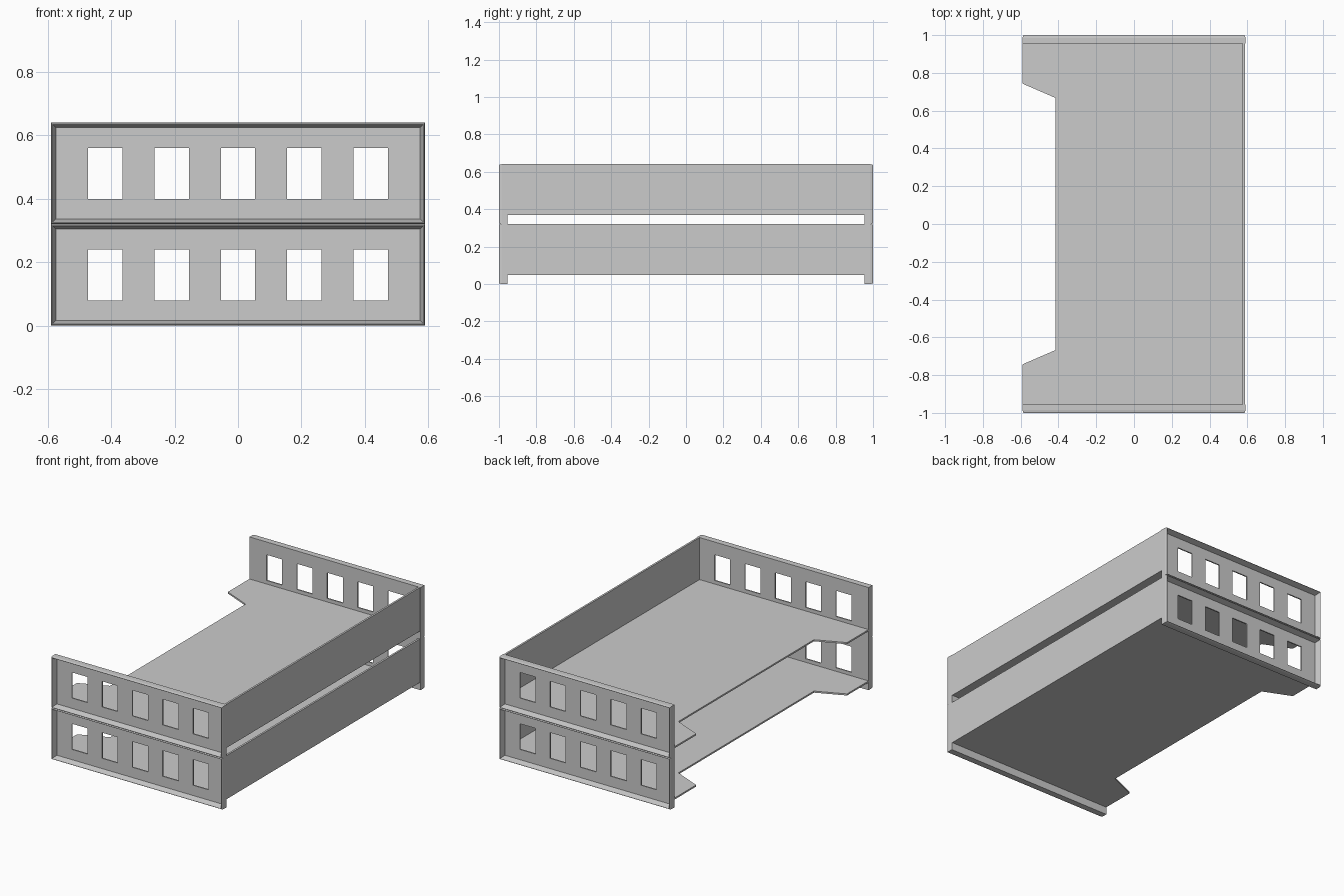
import bpy, bmesh

if "Cube" in bpy.data.objects:
    bpy.data.objects.remove(bpy.data.objects["Cube"])

HW, H = 0.59, 0.32          # half width and height of one tray
INNER, OUTER = 0.955, 1.0   # inner face of end wall, outer lip edge


def make_object(name, bm, z, mirror=False):
    bmesh.ops.recalc_face_normals(bm, faces=bm.faces)
    me = bpy.data.meshes.new(name)
    bm.to_mesh(me)
    bm.free()
    ob = bpy.data.objects.new(name, me)
    ob.location.z = z
    bpy.context.collection.objects.link(ob)
    if mirror:
        mod = ob.modifiers.new("Mirror", 'MIRROR')
        mod.use_axis = (False, True, False)
    return ob


def extrude_all(bm, vec):
    res = bmesh.ops.extrude_face_region(bm, geom=bm.faces[:], use_keep_orig=True)
    verts = [g for g in res["geom"] if isinstance(g, bmesh.types.BMVert)]
    bmesh.ops.translate(bm, vec=vec, verts=verts)


def prism(name, outline, z0, z1, z):
    bm = bmesh.new()
    bm.faces.new([bm.verts.new((x, y, z0)) for x, y in outline])
    extrude_all(bm, (0, 0, z1 - z0))
    return make_object(name, bm, z)


def end_panel(name, z):
    # grid with five open windows, given thickness
    xs = [-HW + 0.01]
    for i in range(-2, 3):
        xs += [i * 0.209 - 0.054, i * 0.209 + 0.054]
    xs.append(HW - 0.01)
    zs = [0.01, 0.08, 0.24, H - 0.01]
    bm = bmesh.new()
    grid = [[bm.verts.new((x, -INNER, h)) for h in zs] for x in xs]
    for i in range(len(xs) - 1):
        for j in range(3):
            if j == 1 and i % 2 == 1:
                continue
            bm.faces.new((grid[i][j], grid[i + 1][j],
                          grid[i + 1][j + 1], grid[i][j + 1]))
    extrude_all(bm, (0, -0.008, 0))
    return make_object(name, bm, z, True)


def end_rim(name, z):
    # flared lip: (inset from outline, depth) swept round the rectangle
    profile = [(0, INNER), (0, 0.985), (0.0015, 0.994), (0.004, OUTER),
               (0.006, OUTER), (0.008, 0.994), (0.016, 0.963), (0.01, 0.963), (0.01, INNER)]
    bm = bmesh.new()
    rings = []
    for t, d in profile:
        x = HW - t
        rings.append([bm.verts.new((px, -d, pz)) for px, pz in
                      ((-x, t), (x, t), (x, H - t), (-x, H - t))])
    n = len(rings)
    for i in range(n):
        a, b = rings[i], rings[(i + 1) % n]
        for k in range(4):
            m = (k + 1) % 4
            bm.faces.new((a[k], a[m], b[m], b[k]))
    return make_object(name, bm, z, True)


floor_outline = [(-HW, -INNER), (0.575, -INNER), (0.575, INNER), (-HW, INNER),
                 (-HW, 0.743), (-0.415, 0.667), (-0.415, -0.667), (-HW, -0.743)]
wall_outline = [(0.575, -INNER), (0.587, -INNER), (0.587, INNER), (0.575, INNER)]

# two identical stacked trays
for tier, z in (("lower", 0.0), ("upper", H)):
    prism(tier + "_tray_floor", floor_outline, 0.048, 0.058, z)
    prism(tier + "_side_wall", wall_outline, 0.048, H, z)
    end_panel(tier + "_end_panels", z)
    end_rim(tier + "_end_rims", z)
